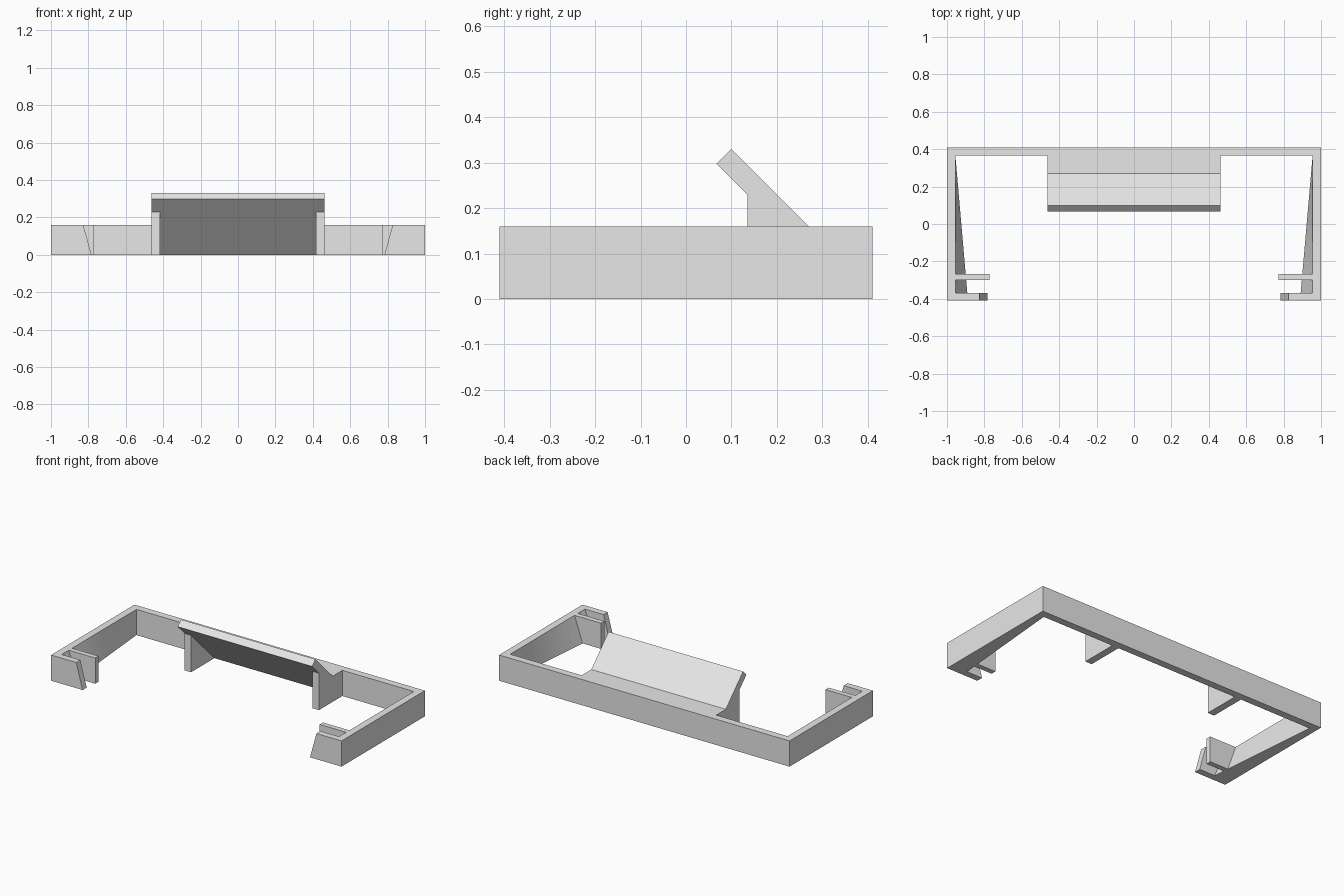
import bpy
import bmesh

if "Cube" in bpy.data.objects:
    bpy.data.objects.remove(bpy.data.objects["Cube"], do_unlink=True)

grey = bpy.data.materials.new("light_grey")
grey.use_nodes = True
grey.diffuse_color = (0.8, 0.8, 0.8, 1)
grey.node_tree.nodes["Principled BSDF"].inputs["Base Color"].default_value = (0.8, 0.8, 0.8, 1)

HEIGHT = 0.16
HALF_DEPTH = 0.41
WALL_IN = 0.365      # inner face of the back wall


def loft(name, sections, mirror=False):
    """Skin a closed solid through matching cross-sections."""
    bm = bmesh.new()
    rings = [[bm.verts.new(p) for p in s] for s in sections]
    for a, b in zip(rings, rings[1:]):
        for i in range(len(a)):
            j = (i + 1) % len(a)
            bm.faces.new((a[i], a[j], b[j], b[i]))
    bm.faces.new(rings[0])
    bm.faces.new(rings[-1])
    bmesh.ops.recalc_face_normals(bm, faces=bm.faces)
    mesh = bpy.data.meshes.new(name)
    bm.to_mesh(mesh)
    bm.free()
    mesh.materials.append(grey)
    obj = bpy.data.objects.new(name, mesh)
    bpy.context.collection.objects.link(obj)
    if mirror:
        obj.modifiers.new("mirror", "MIRROR").use_mirror_merge = False
    return obj


def along_x(name, profile, x0, x1, mirror=False):
    return loft(name, [[(x, y, z) for y, z in profile] for x in (x0, x1)], mirror)


def along_y(name, profile, y0, y1, mirror=False):
    return loft(name, [[(x, y, z) for x, z in profile] for y in (y0, y1)], mirror)


# Back wall
along_x("back_wall", [(WALL_IN, 0), (HALF_DEPTH, 0), (HALF_DEPTH, HEIGHT), (WALL_IN, HEIGHT)], -1, 1)


# Side walls: the inner face leans out at the foot, more so towards the front
def wall_section(y):
    foot = 0.955 - 0.087 * (WALL_IN - y)
    return [(1, y, 0), (1, y, HEIGHT), (0.955, y, HEIGHT), (foot, y, 0)]


STEPS = 16
front = -0.37
ys = [front + (WALL_IN - front) * i / STEPS for i in range(STEPS + 1)]
loft("side_walls", [wall_section(y) for y in ys], mirror=True)

# Front hooks with slanted ends, and straight tabs behind them
along_y("front_hooks", [(1, 0), (1, HEIGHT), (0.827, HEIGHT), (0.783, 0)], -HALF_DEPTH, front, True)
along_y("inner_tabs", [(0.96, 0), (0.96, HEIGHT), (0.773, HEIGHT), (0.773, 0)], -0.3, -0.268, True)

# Leaning plate that grows out of the back wall
plate = [(WALL_IN, 0), (WALL_IN, HEIGHT), (0.27, HEIGHT), (0.1, 0.33), (0.067, 0.298)]
along_x("leaning_plate", plate, -0.463, 0.463)

# Triangular brackets under both ends of the plate
bracket = [(0.135, 0), (WALL_IN, 0), (0.135, 0.23)]
along_x("plate_brackets", bracket, 0.418, 0.463, True)
